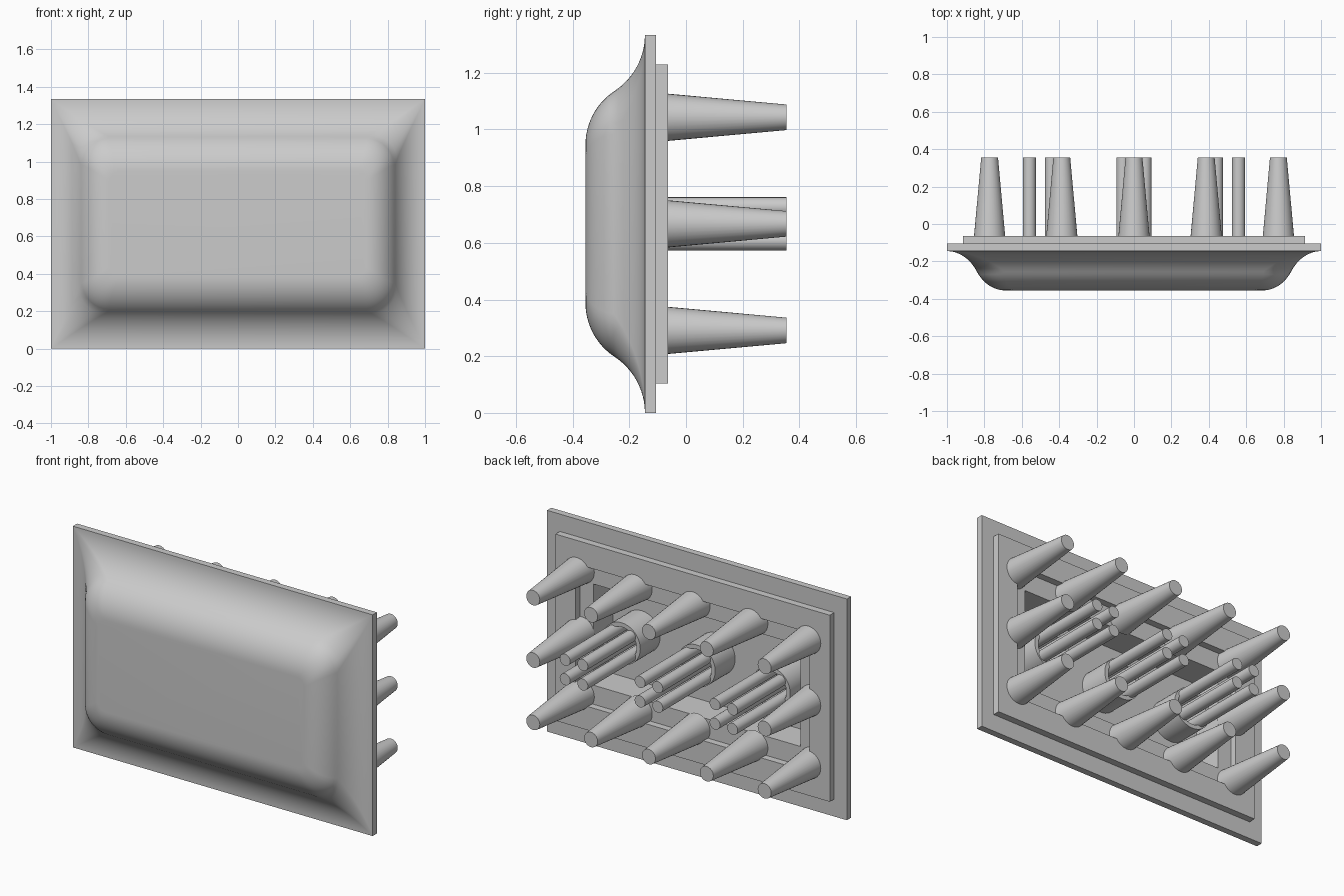
import bpy
import bmesh
from math import sin, cos, pi, radians
from mathutils import Matrix, Vector

cube = bpy.data.objects.get("Cube")
if cube:
    bpy.data.objects.remove(cube, do_unlink=True)

grey = bpy.data.materials.new("plain_grey")
grey.use_nodes = True
COLOR = (0.6, 0.6, 0.6, 1)
grey.diffuse_color = COLOR
grey.node_tree.nodes["Principled BSDF"].inputs["Base Color"].default_value = COLOR

HALF_W, HALF_H = 1.0, 0.667
MID_Z = HALF_H
FRONT, FLANGE_BACK, FRAME_BACK = -0.145, -0.105, -0.063
FLOOR, PEG_END = -0.29, 0.355


def finish(name, bm):
    bmesh.ops.recalc_face_normals(bm, faces=bm.faces)
    mesh = bpy.data.meshes.new(name)
    bm.to_mesh(mesh)
    bm.free()
    mesh.materials.append(grey)
    obj = bpy.data.objects.new(name, mesh)
    bpy.context.collection.objects.link(obj)
    bpy.ops.object.select_all(action="DESELECT")
    obj.select_set(True)
    bpy.context.view_layer.objects.active = obj
    bpy.ops.object.shade_smooth_by_angle(angle=radians(32))
    return obj


def rounded_ring(bm, hx, hz, r, y, steps=8):
    """One rounded rectangle loop in the xz plane."""
    ring = []
    for k, (sx, sz) in enumerate(((1, 1), (-1, 1), (-1, -1), (1, -1))):
        for i in range(steps + 1):
            a = (k + i / steps) * pi / 2
            ring.append(bm.verts.new((sx * (hx - r) + r * cos(a), y,
                                      MID_Z + sz * (hz - r) + r * sin(a))))
    return ring


def loft(name, sections, closed=False, steps=8):
    bm = bmesh.new()
    rings = [rounded_ring(bm, *s, steps=steps) for s in sections]
    pairs = list(zip(rings, rings[1:]))
    if closed:
        pairs.append((rings[-1], rings[0]))
    else:
        bm.faces.new(rings[0])
        bm.faces.new(rings[-1])
    for a, b in pairs:
        for i in range(len(a)):
            j = (i + 1) % len(a)
            bm.faces.new((a[i], a[j], b[j], b[i]))
    bmesh.ops.remove_doubles(bm, verts=bm.verts, dist=0.00001)
    return finish(name, bm)


def rod(name, x, z, y0, y1, r0, r1, sides=32):
    """Solid cylinder or cone running along y."""
    bm = bmesh.new()
    place = Matrix.Translation((x, (y0 + y1) / 2, z)) @ Matrix.Rotation(-pi / 2, 4, "X")
    bmesh.ops.create_cone(bm, cap_ends=True, segments=sides, radius1=r0, radius2=r1,
                          depth=y1 - y0, matrix=place)
    return finish(name, bm)


def tube(name, x, z, y0, y1, outer, inner, sides=40):
    bm = bmesh.new()
    profile = [(outer, y0), (outer, y1), (inner, y1), (inner, y0)]
    verts = [bm.verts.new((x + r, y, z)) for r, y in profile]
    edges = [bm.edges.new((verts[i], verts[(i + 1) % 4])) for i in range(4)]
    bmesh.ops.spin(bm, geom=verts + edges, cent=Vector((x, 0, z)), axis=(0, 1, 0),
                   angle=2 * pi, steps=sides, use_merge=True)
    bmesh.ops.remove_doubles(bm, verts=bm.verts, dist=0.0001)
    return finish(name, bm)


# Domed shell: back pocket, flange rim, then the S-curved front
sections = [(0.69, 0.305, 0, FLOOR), (0.69, 0.305, 0, FLANGE_BACK),
            (HALF_W, HALF_H, 0, FLANGE_BACK), (HALF_W, HALF_H, 0, FRONT)]
TURN, N = radians(57), 12
s_curve = []
for i in range(1, N + 1):        # concave sweep
    t = i / N
    u = sin(t * TURN) / sin(TURN)
    v = (1 - cos(t * TURN)) / (1 - cos(TURN))
    s_curve.append((0.2 * u, FRONT - 0.11 * v, 0.15 * t))
for i in range(N - 1, -1, -1):   # convex sweep
    t = i / N
    u = sin(t * TURN) / sin(TURN)
    v = (1 - cos(t * TURN)) / (1 - cos(TURN))
    s_curve.append((0.39 - 0.19 * u, -0.355 + 0.1 * v, 0.05 + 0.1 * t))
for inset, y, r in s_curve:
    sections.append((HALF_W - inset * 0.8, HALF_H - inset, r, y))
loft("domed_shell", sections)

# Raised rectangular frame on the back
loft("back_frame", [(0.915, 0.5625, 0, FLANGE_BACK), (0.915, 0.5625, 0, FRAME_BACK),
                    (0.78, 0.42, 0, FRAME_BACK), (0.78, 0.42, 0, FLANGE_BACK)],
     closed=True, steps=1)

# Tapered pegs around the frame
for col in range(-2, 3):
    for row in (-1, 0, 1):
        if row == 0 and abs(col) < 2:
            continue
        rod(f"tapered_peg_{col + 3}_{row + 2}", col * 0.386, MID_Z + row * 0.376,
            FLANGE_BACK, PEG_END, 0.087, 0.045)

# Sockets in the pocket, each with four straight pins
for n, x in enumerate((-0.5, 0, 0.5), 1):
    tube(f"socket_{n}", x, MID_Z, FLOOR - 0.005, -0.1, 0.125, 0.1)
    for dx in (-0.059, 0.059):
        for dz in (-0.059, 0.059):
            rod(f"pin_{n}", x + dx, MID_Z + dz, FLOOR - 0.005, PEG_END, 0.035, 0.035, 24)
